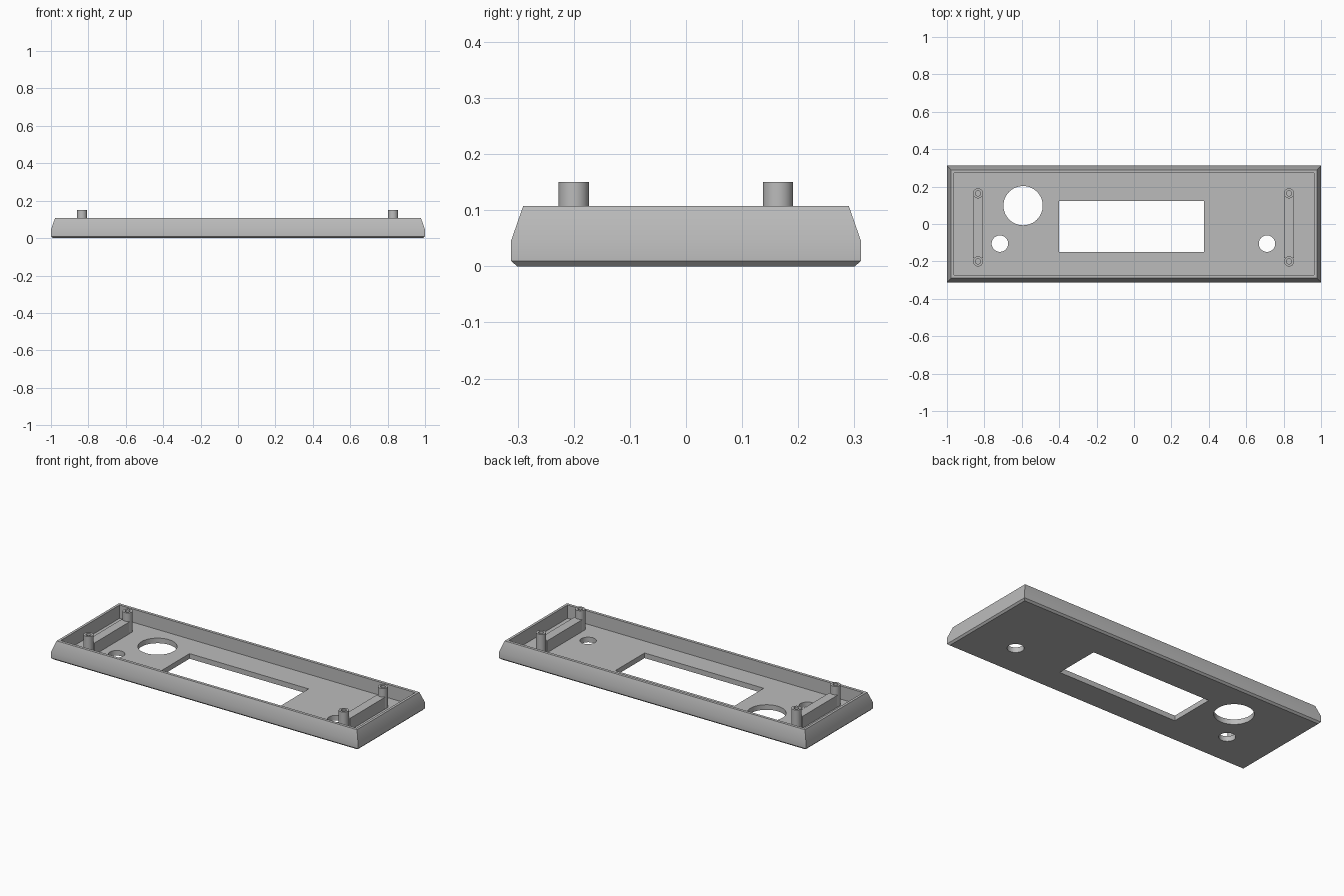
import bpy, bmesh, math

cube = bpy.data.objects.get("Cube")
if cube:
    bpy.data.objects.remove(cube, do_unlink=True)

GREY = (0.5, 0.5, 0.5, 1)
plastic = bpy.data.materials.new("grey plastic")
plastic.use_nodes = True
plastic.diffuse_color = GREY
plastic.node_tree.nodes["Principled BSDF"].inputs["Base Color"].default_value = GREY

FLOOR = 0.03


def rect(hx, hy, z):
    return [(-hx, -hy, z), (hx, -hy, z), (hx, hy, z), (-hx, hy, z)]


def circle(r, z, n=32):
    return [(r * math.cos(2 * math.pi * i / n), r * math.sin(2 * math.pi * i / n), z)
            for i in range(n)]


def loft(name, rings, location=(0, 0, 0)):
    """Skin a stack of rings and cap the first and last."""
    bm = bmesh.new()
    loops = [[bm.verts.new(p) for p in ring] for ring in rings]
    for a, b in zip(loops, loops[1:]):
        for i in range(len(a)):
            j = (i + 1) % len(a)
            bm.faces.new((a[i], a[j], b[j], b[i]))
    bm.faces.new(loops[0][::-1])
    bm.faces.new(loops[-1])
    bmesh.ops.recalc_face_normals(bm, faces=bm.faces)
    mesh = bpy.data.meshes.new(name)
    bm.to_mesh(mesh)
    bm.free()
    mesh.materials.append(plastic)
    obj = bpy.data.objects.new(name, mesh)
    obj.location = location
    bpy.context.collection.objects.link(obj)
    return obj


def smooth(obj):
    bpy.ops.object.select_all(action="DESELECT")
    obj.select_set(True)
    bpy.context.view_layer.objects.active = obj
    bpy.ops.object.shade_smooth_by_angle(angle=math.radians(30))


# Open tray: chamfered base, tapered walls, straight inside
housing = loft("housing", [
    rect(0.99, 0.301, 0), rect(1, 0.312, 0.01), rect(1, 0.312, 0.045),
    rect(0.978, 0.29, 0.108), rect(0.963, 0.273, 0.108), rect(0.963, 0.273, FLOOR)])

# Display window and round openings through the floor
cutters = [loft("window_cutter", [rect(0.388, 0.136, -0.05), rect(0.388, 0.136, 0.07)],
                (-0.013, -0.014, 0))]
for x, y, r in ((-0.593, 0.098, 0.105), (-0.717, -0.105, 0.044), (0.711, -0.105, 0.044)):
    cutters.append(loft("hole_cutter", [circle(r, -0.05, 48), circle(r, 0.07, 48)], (x, y, 0)))

bpy.context.view_layer.objects.active = housing
for cutter in cutters:
    mod = housing.modifiers.new("opening", "BOOLEAN")
    mod.operation = "DIFFERENCE"
    mod.solver = "EXACT"
    mod.object = cutter
    bpy.ops.object.modifier_apply(modifier=mod.name)
    bpy.data.objects.remove(cutter, do_unlink=True)
smooth(housing)

# Screw posts with blind holes, joined in pairs by a rib
FRONT, BACK = -0.2, 0.164
for side, x in (("right", -0.834), ("left", 0.829)):
    for end, y in (("front", FRONT), ("back", BACK)):
        smooth(loft(f"{end}_{side}_post", [
            circle(0.027, FLOOR), circle(0.027, 0.15),
            circle(0.014, 0.15), circle(0.014, 0.05)], (x, y, 0)))
    half = (BACK - FRONT) / 2 - 0.018
    loft(f"{side}_rib", [rect(0.0265, half, FLOOR), rect(0.0265, half, 0.1)],
         (x, (FRONT + BACK) / 2, 0))
